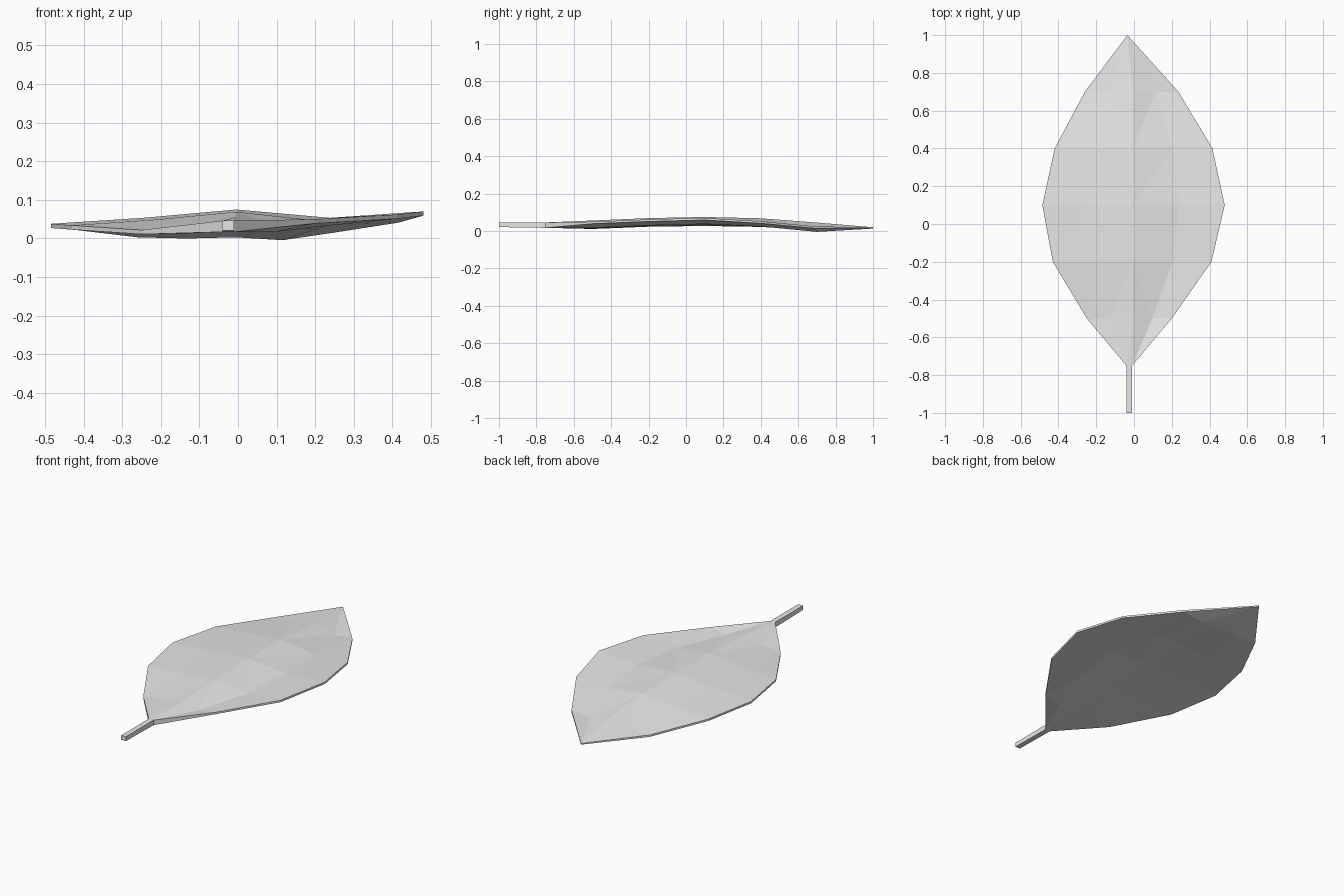
import bpy
import bmesh

cube = bpy.data.objects.get("Cube")
if cube:
    bpy.data.objects.remove(cube, do_unlink=True)

grey = bpy.data.materials.new("light grey")
grey.use_nodes = True
colour = (0.8, 0.8, 0.8, 1)
grey.diffuse_color = colour
grey.node_tree.nodes["Principled BSDF"].inputs["Base Color"].default_value = colour

# Blade cross-sections: y, left x, right x, left z, middle z, right z, middle underside z
ROWS = [
    (-0.5, -0.25, 0.20, 0.022, 0.056, 0.050, 0.022),
    (-0.2, -0.43, 0.41, 0.034, 0.069, 0.062, 0.036),
    (0.1, -0.485, 0.48, 0.038, 0.075, 0.070, 0.043),
    (0.4, -0.42, 0.415, 0.033, 0.068, 0.052, 0.034),
    (0.7, -0.26, 0.235, 0.014, 0.045, 0.024, 0.003),
]
EDGE = 0.011  # thickness at the rim
STEM_X = (-0.04, -0.01)
STEM_Z = (0.017, 0.046)


def section(bm, row):
    """Top and underside vertices of one cross-section, left to right."""
    y, xl, xr, zl, zc, zr, under = row
    xc = -0.005
    top = [(xl, zl), ((xl + xc) / 2, (zl + zc) / 2 - 0.003), (xc, zc),
           ((xr + xc) / 2, (zr + zc) / 2 - 0.019), (xr, zr)]
    thick = zc - under
    mid = (thick + EDGE) / 2
    depths = [EDGE, mid, thick, mid * 0.75, EDGE]
    tops = [bm.verts.new((x, y, z)) for x, z in top]
    bottoms = [bm.verts.new((x, y, z - d)) for (x, z), d in zip(top, depths)]
    return tops, bottoms


def rectangle(bm, y, z_range):
    return [[bm.verts.new((x, y, z)) for x in STEM_X] for z in reversed(z_range)]


bm = bmesh.new()
sections = [section(bm, row) for row in ROWS]

# Upper and lower skins and the thin rim
for (ta, ba), (tb, bb) in zip(sections, sections[1:]):
    for i in range(4):
        bm.faces.new((ta[i], ta[i + 1], tb[i + 1], tb[i]))
        bm.faces.new((ba[i], bb[i], bb[i + 1], ba[i + 1]))
    for i in (0, 4):
        bm.faces.new((ta[i], tb[i], bb[i], ba[i]))

# Pointed tip
tip = bm.verts.new((-0.035, 1.0, 0.020))
tip_under = bm.verts.new((-0.035, 1.0, 0.013))
tops, bottoms = sections[-1]
for i in range(4):
    bm.faces.new((tops[i], tops[i + 1], tip))
    bm.faces.new((bottoms[i + 1], bottoms[i], tip_under))
for i in (0, 4):
    bm.faces.new((tops[i], tip, tip_under, bottoms[i]))

# Blade narrows to the stem
neck = rectangle(bm, -0.75, STEM_Z)
for skin, pair in zip(sections[0], neck):
    for i in range(4):
        if i < 2:
            bm.faces.new((pair[0], skin[i + 1], skin[i]))
        else:
            bm.faces.new((pair[1], skin[i + 1], skin[i]))
    bm.faces.new((pair[0], pair[1], skin[2]))
for side, i in ((0, 0), (1, 4)):
    bm.faces.new((neck[0][side], sections[0][0][i], sections[0][1][i], neck[1][side]))

# Square stem
end = rectangle(bm, -1.0, (0.021, STEM_Z[1]))
for k in (0, 1):
    bm.faces.new((end[k][0], end[k][1], neck[k][1], neck[k][0]))
    bm.faces.new((end[0][k], neck[0][k], neck[1][k], end[1][k]))
bm.faces.new((end[0][0], end[0][1], end[1][1], end[1][0]))

bmesh.ops.triangulate(bm, faces=bm.faces[:])
bmesh.ops.recalc_face_normals(bm, faces=bm.faces[:])
mesh = bpy.data.meshes.new("leaf")
bm.to_mesh(mesh)
bm.free()
mesh.materials.append(grey)
leaf = bpy.data.objects.new("leaf", mesh)
bpy.context.collection.objects.link(leaf)
